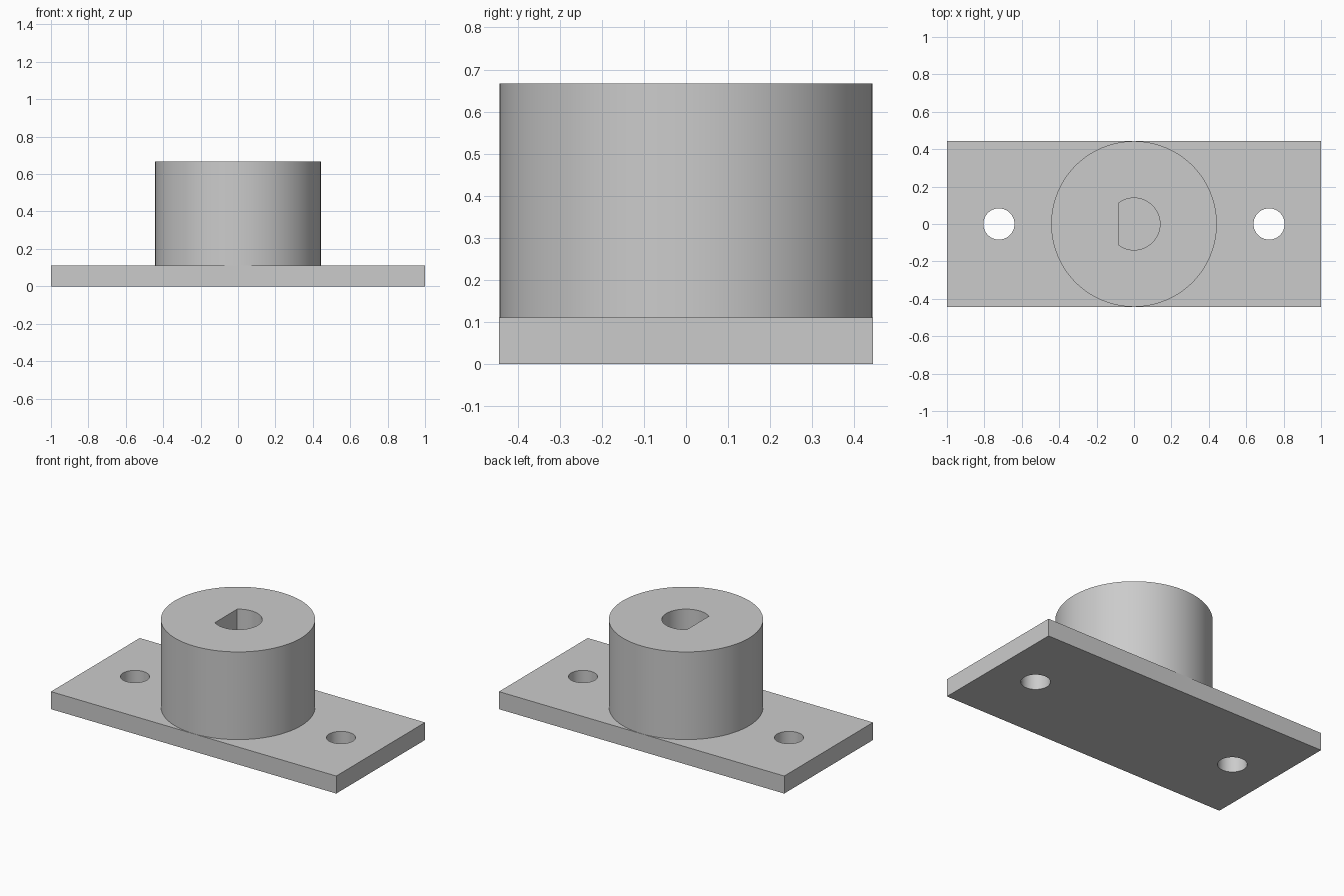
import bpy
import bmesh
from math import acos, cos, sin, pi, radians

cube = bpy.data.objects.get("Cube")
if cube:
    bpy.data.objects.remove(cube, do_unlink=True)

UNIT = 1 / 18          # the part is laid out in 1/18 steps
PLATE_TOP, BOSS_TOP = 2, 12

grey = bpy.data.materials.new("light grey")
grey.use_nodes = True
COLOUR = (0.6, 0.6, 0.6, 1)
grey.diffuse_color = COLOUR
grey.node_tree.nodes["Principled BSDF"].inputs["Base Color"].default_value = COLOUR


def prism(name, outline, z0, z1):
    """Extrude a counter-clockwise outline from z0 to z1."""
    bm = bmesh.new()
    base = bm.faces.new([bm.verts.new((x * UNIT, y * UNIT, z0 * UNIT)) for x, y in outline])
    top = bmesh.ops.extrude_face_region(bm, geom=[base], use_keep_orig=True)["geom"]
    moved = [v for v in top if isinstance(v, bmesh.types.BMVert)]
    bmesh.ops.translate(bm, verts=moved, vec=(0, 0, (z1 - z0) * UNIT))
    bmesh.ops.recalc_face_normals(bm, faces=bm.faces)
    mesh = bpy.data.meshes.new(name)
    bm.to_mesh(mesh)
    bm.free()
    mesh.materials.append(grey)
    obj = bpy.data.objects.new(name, mesh)
    bpy.context.collection.objects.link(obj)
    return obj


def arc(radius, cx=0, start=0.0, end=2 * pi, count=96):
    step = (end - start) / count
    return [(cx + radius * cos(start + i * step), radius * sin(start + i * step))
            for i in range(count)]


def cut(obj, cutter):
    bpy.ops.object.select_all(action="DESELECT")
    obj.select_set(True)
    bpy.context.view_layer.objects.active = obj
    mod = obj.modifiers.new("cut", "BOOLEAN")
    mod.operation, mod.solver, mod.object = "DIFFERENCE", "EXACT", cutter
    bpy.ops.object.modifier_apply(modifier=mod.name)
    bpy.data.objects.remove(cutter, do_unlink=True)


# Mounting plate with two screw holes
plate = prism("mounting_plate", [(-18, -8), (18, -8), (18, 8), (-18, 8)], 0, PLATE_TOP)
for side in (-1, 1):
    cut(plate, prism("screw_hole_cutter", arc(1.5, 13 * side, count=64), -1, PLATE_TOP + 1))

# Round boss with a D-shaped shaft bore, closed below by the plate
boss = prism("round_boss", arc(7.97), PLATE_TOP, BOSS_TOP)
flat = acos(-1.5 / 2.5)
bore = arc(2.5, start=-flat, end=flat, count=64) + [(2.5 * cos(flat), 2.5 * sin(flat))]
cut(boss, prism("shaft_bore_cutter", bore, PLATE_TOP - 1, BOSS_TOP + 1))

# Smooth round walls, crisp edges
for obj in (plate, boss):
    bpy.ops.object.select_all(action="DESELECT")
    obj.select_set(True)
    bpy.context.view_layer.objects.active = obj
    bpy.ops.object.shade_smooth_by_angle(angle=radians(30))
